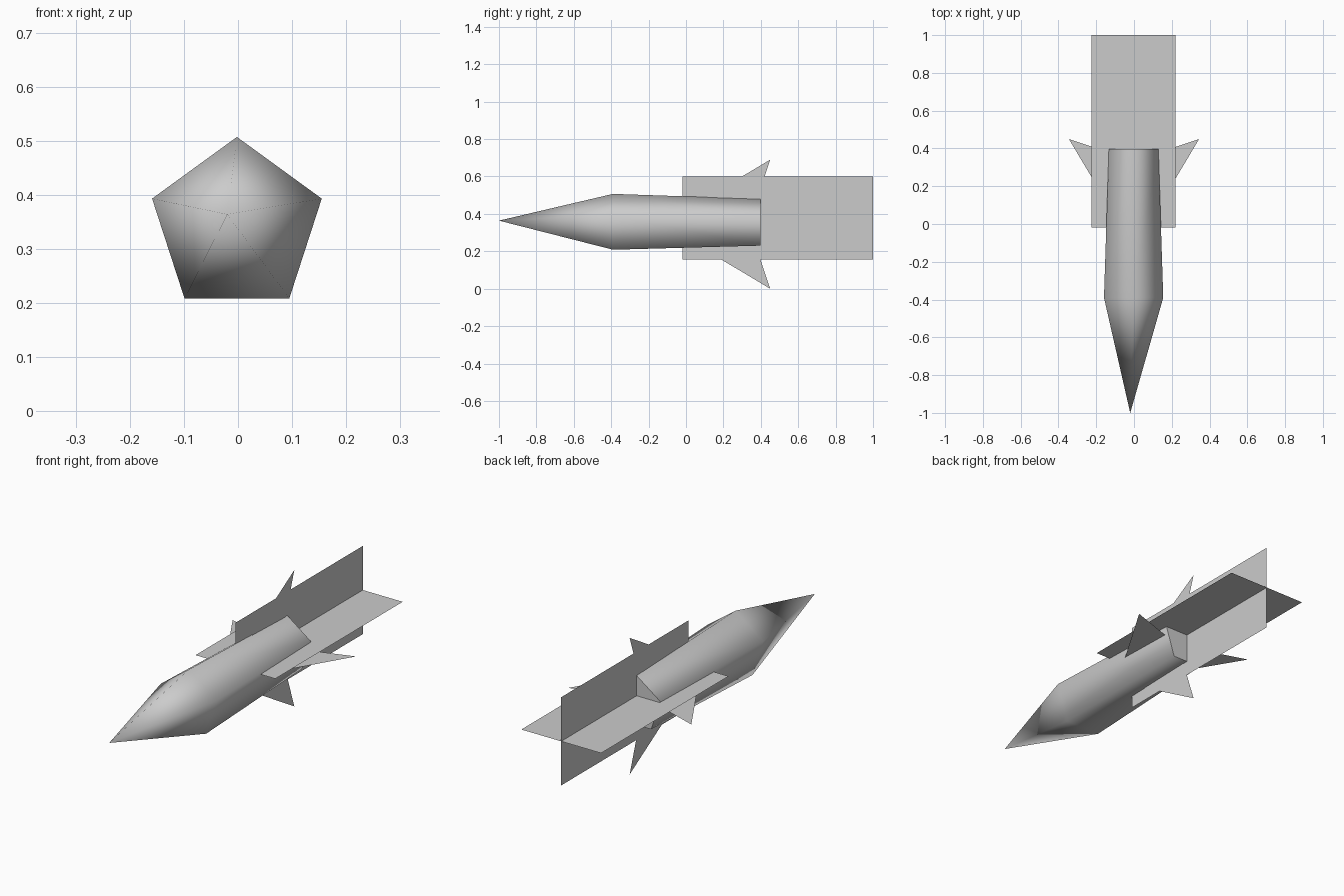
import bpy, bmesh
from math import sin, cos, tau

if "Cube" in bpy.data.objects:
    bpy.data.objects.remove(bpy.data.objects["Cube"])

CX, CZ = -0.002, 0.342      # body axis


def make_object(name, bm):
    mesh = bpy.data.meshes.new(name)
    bm.to_mesh(mesh)
    bm.free()
    obj = bpy.data.objects.new(name, mesh)
    bpy.context.collection.objects.link(obj)
    return obj


def make_sheet(name, points):
    bm = bmesh.new()
    bm.faces.new([bm.verts.new(p) for p in points])
    return make_object(name, bm)


# Five-sided body: tapered tube, closed tail, slightly off-centre pointed nose
bm = bmesh.new()
front, rear = [
    [bm.verts.new((CX + r * sin(tau * i / 5), y, CZ + r * cos(tau * i / 5))) for i in range(5)]
    for r, y in ((0.165, -0.39), (0.138, 0.397))]
tip = bm.verts.new((-0.02, -1.0, 0.364))
for i in range(5):
    j = (i + 1) % 5
    bm.faces.new((front[i], front[j], rear[j], rear[i])).smooth = True
    bm.faces.new((tip, front[j], front[i])).smooth = True
bm.faces.new(rear)
bmesh.ops.recalc_face_normals(bm, faces=bm.faces)
make_object("rocket_body", bm)

# Two crossed sheets forming the exhaust flame
PX, PZ, H, Y0, Y1 = -0.002, 0.378, 0.223, -0.018, 1.0
make_sheet("flame_sheet_horizontal",
           [(PX - H, Y0, PZ), (PX + H, Y0, PZ), (PX + H, Y1, PZ), (PX - H, Y1, PZ)])
make_sheet("flame_sheet_vertical",
           [(PX, Y0, PZ - H), (PX, Y1, PZ - H), (PX, Y1, PZ + H), (PX, Y0, PZ + H)])

# Four swept tail fins: (distance from axis, y)
FZ = 0.345
profile = [(0.10, 0.04), (0.345, 0.45), (0.10, 0.368)]
for name, dx, dz in (("fin_right", 1, 0), ("fin_top", 0, 1),
                     ("fin_left", -1, 0), ("fin_bottom", 0, -1)):
    make_sheet(name, [(dx * d, y, FZ + dz * d) for d, y in profile])
